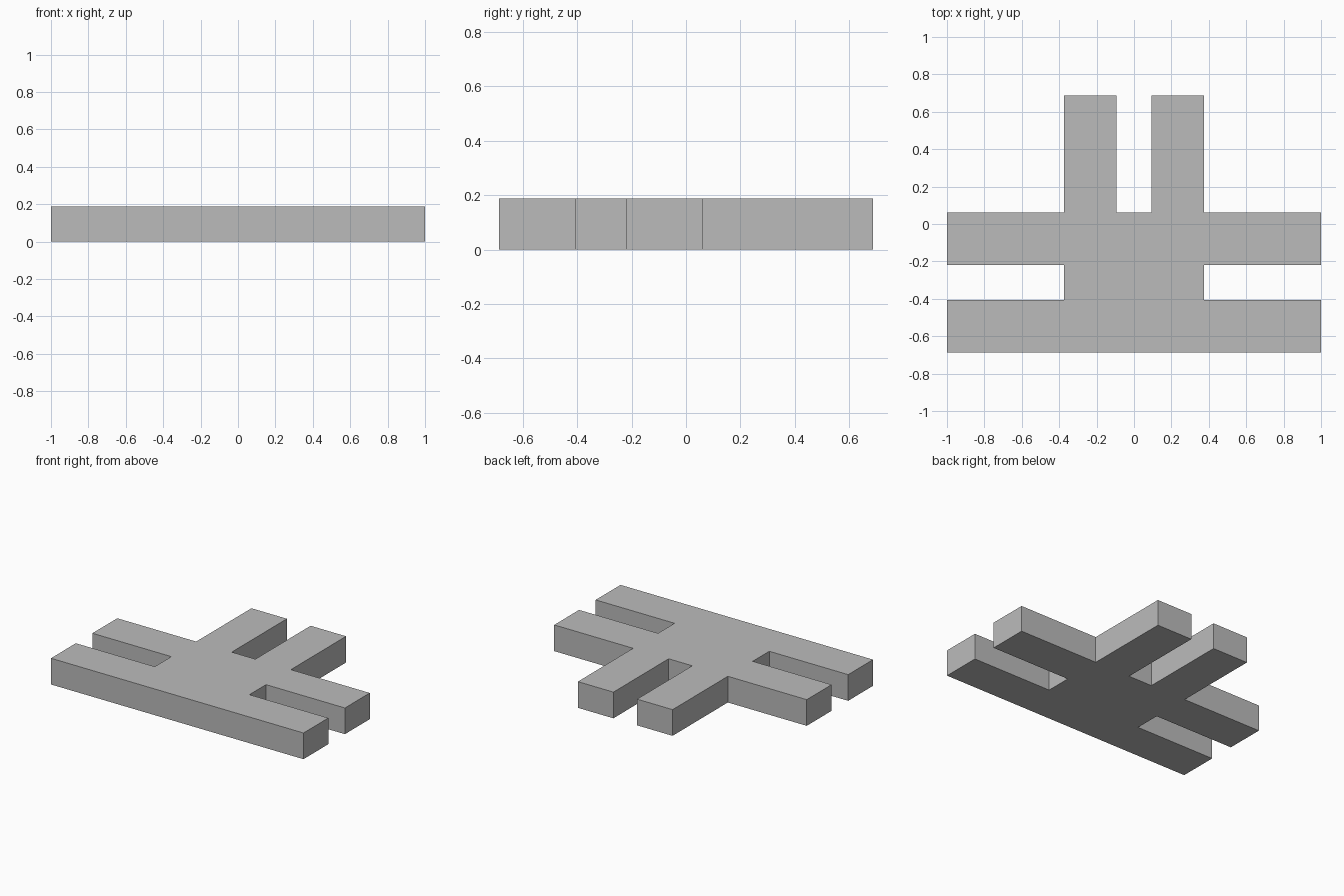
import bpy
import bmesh

cube = bpy.data.objects.get("Cube")
if cube:
    bpy.data.objects.remove(cube, do_unlink=True)

U = 0.0625        # layout unit
HEIGHT = 3 * U

grey = bpy.data.materials.new("mid_grey")
grey.use_nodes = True
colour = (0.5, 0.5, 0.5, 1)
grey.diffuse_color = colour
grey.node_tree.nodes["Principled BSDF"].inputs["Base Color"].default_value = colour

# Left half of the outline, front to back: front bar, side slot, side arm, back prong
half = [(16, -11), (16, -6.5), (6, -6.5), (6, -3.5), (16, -3.5),
        (16, 1), (6, 1), (6, 11), (1.5, 11), (1.5, 1)]
outline = half + [(-x, y) for x, y in reversed(half)]

# Slab: one outline face pulled up to full height
bm = bmesh.new()
base = bm.faces.new([bm.verts.new((x * U, y * U, 0)) for x, y in outline])
top = bmesh.ops.extrude_face_region(bm, geom=[base], use_keep_orig=True)["geom"]
bmesh.ops.translate(bm, vec=(0, 0, HEIGHT),
                    verts=[v for v in top if isinstance(v, bmesh.types.BMVert)])
bmesh.ops.recalc_face_normals(bm, faces=bm.faces)

mesh = bpy.data.meshes.new("slotted_slab")
bm.to_mesh(mesh)
bm.free()
mesh.materials.append(grey)
slab = bpy.data.objects.new("slotted_slab", mesh)
bpy.context.collection.objects.link(slab)
